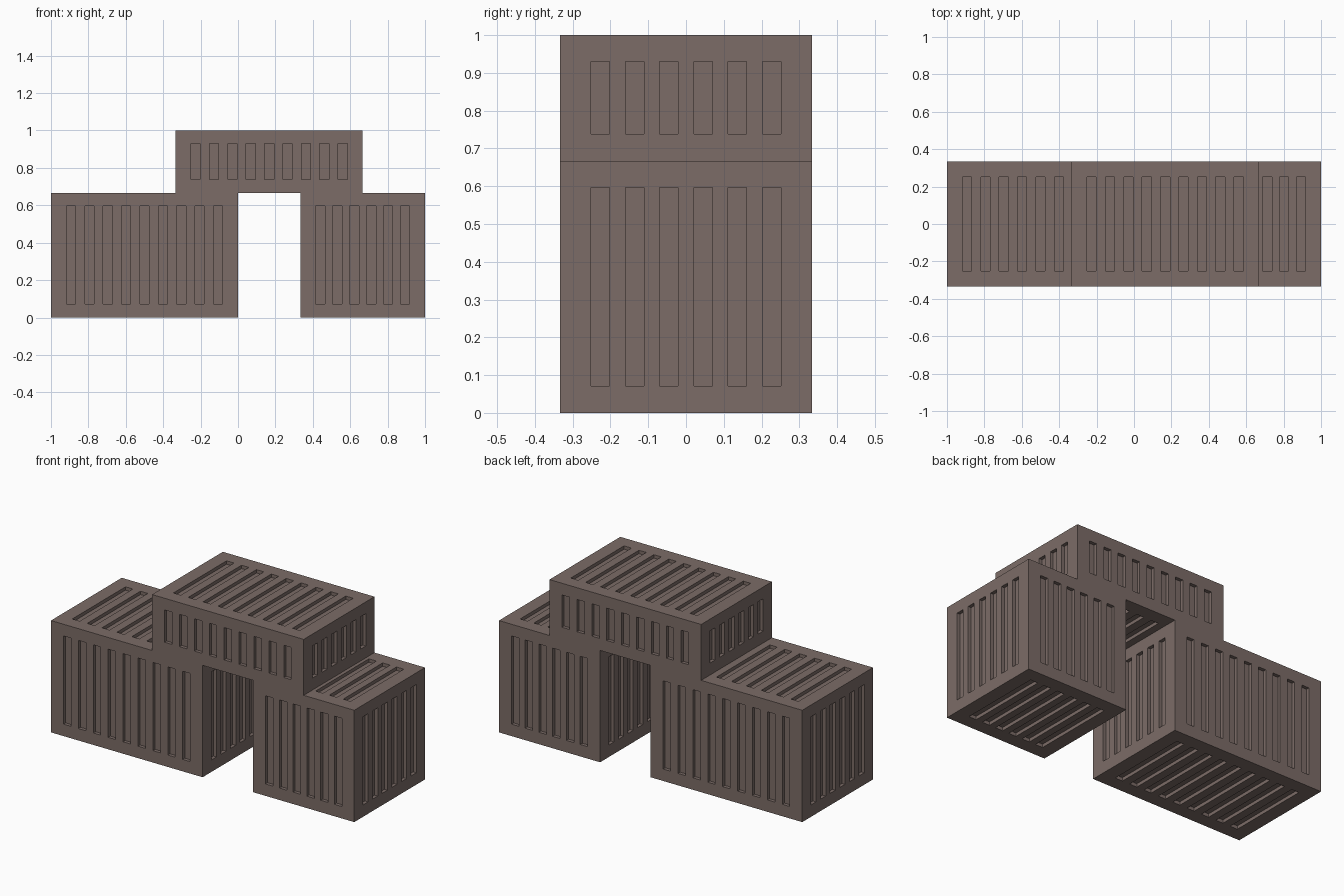
import bpy
import bmesh
from mathutils import Matrix, Vector

if "Cube" in bpy.data.objects:
    bpy.data.objects.remove(bpy.data.objects["Cube"])

DEPTH = 0.02        # slot recess
WIDTH = 0.049       # slot width
THIRD = 1 / 3

mat = bpy.data.materials.new("dull_brown")
mat.diffuse_color = (0.2, 0.15, 0.135, 1)
mat.use_nodes = True
mat.node_tree.nodes["Principled BSDF"].inputs["Base Color"].default_value = mat.diffuse_color


def add_box(bm, lo, hi):
    lo, hi = Vector(lo), Vector(hi)
    m = Matrix.Translation((lo + hi) / 2) @ Matrix.Diagonal((*(hi - lo), 1))
    bmesh.ops.create_cube(bm, size=1, matrix=m)


def make_object(name, bm):
    mesh = bpy.data.meshes.new(name)
    bm.to_mesh(mesh)
    bm.free()
    ob = bpy.data.objects.new(name, mesh)
    bpy.context.collection.objects.link(ob)
    return ob


def centres(mid, half_span, count):
    return [mid - half_span + 2 * half_span * i / (count - 1) for i in range(count)]


def slotted_crate(name, x0, x1, z0, z1, count, half_span):
    bm = bmesh.new()
    add_box(bm, (x0, -THIRD, z0), (x1, THIRD, z1))
    crate = make_object(name, bm)
    crate.data.materials.append(mat)

    cut = bmesh.new()
    w = WIDTH / 2
    za, zb = z0 + 0.071, z1 - 0.07
    # slots on front, back, top and bottom, spaced along x
    for x in centres((x0 + x1) / 2, half_span, count):
        for y in (-THIRD, THIRD):
            add_box(cut, (x - w, y - DEPTH, za), (x + w, y + DEPTH, zb))
        for z in (z0, z1):
            add_box(cut, (x - w, -0.251, z - DEPTH), (x + w, 0.251, z + DEPTH))
    # slots on both ends, spaced along y
    for y in centres(0, 0.227, 6):
        for x in (x0, x1):
            add_box(cut, (x - DEPTH, y - w, za), (x + DEPTH, y + w, zb))
    cutter = make_object(name + "_slot_cutter", cut)
    cutter.data.materials.append(mat)
    cutter.hide_render = True

    mod = crate.modifiers.new("slots", 'BOOLEAN')
    mod.operation = 'DIFFERENCE'
    mod.solver = 'EXACT'
    mod.object = cutter
    bpy.context.view_layer.objects.active = crate
    bpy.ops.object.modifier_apply(modifier=mod.name)
    bpy.data.objects.remove(cutter)


# two lower crates with a gap, one bridging crate above
slotted_crate("left_crate", -1, 0, 0, 2 * THIRD, 9, 0.393)
slotted_crate("right_crate", THIRD, 1, 0, 2 * THIRD, 6, 0.227)
slotted_crate("top_crate", -THIRD, 2 * THIRD, 2 * THIRD, 1, 9, 0.393)
